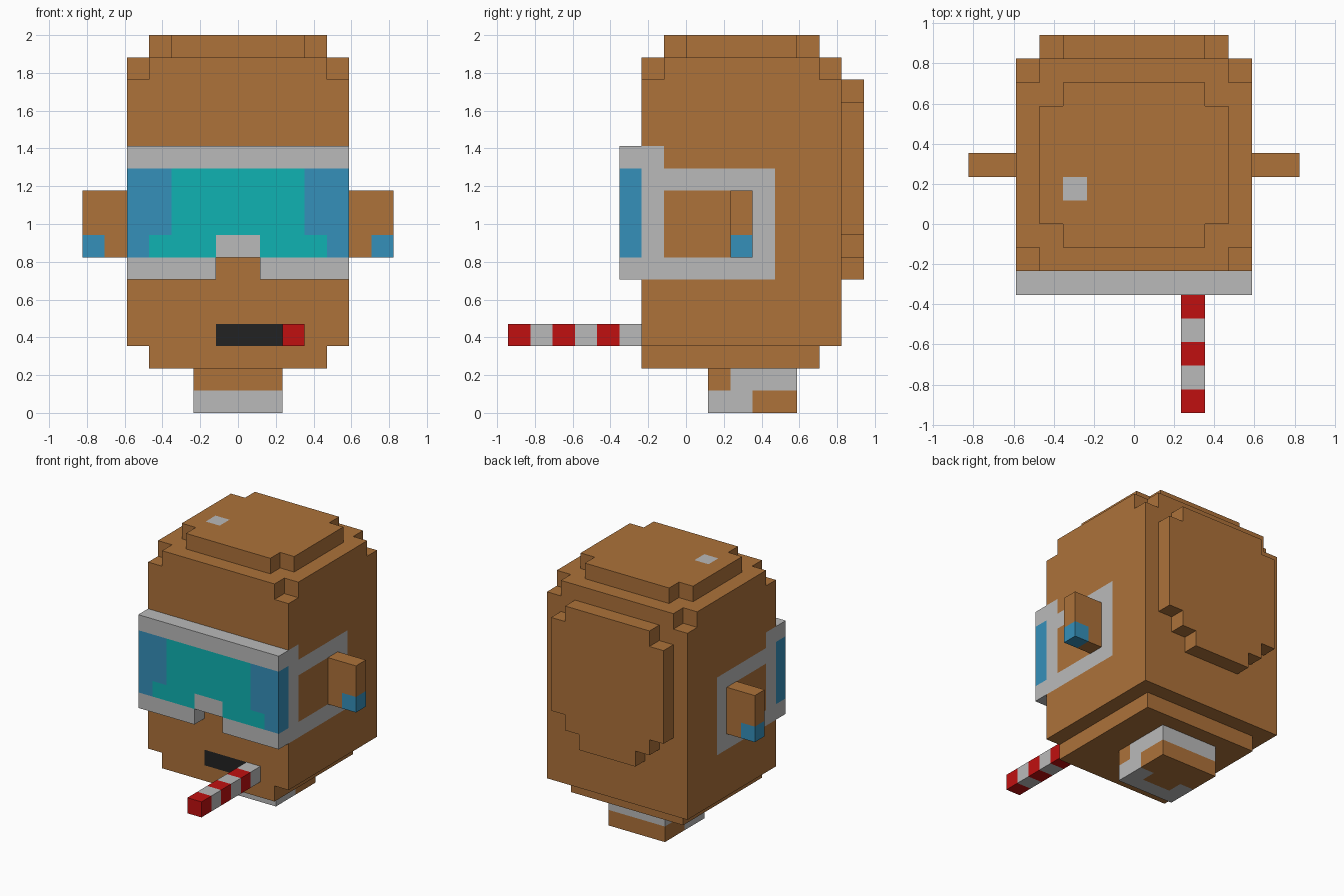
import bpy
import bmesh
from mathutils import Vector

U = 2 / 17  # edge of one block

default = bpy.data.objects.get("Cube")
if default:
    bpy.data.objects.remove(default, do_unlink=True)

COLOURS = {
    "brown": (0.417, 0.168, 0.042),
    "light_grey": (0.491, 0.491, 0.491),
    "teal": (0.005, 0.445, 0.445),
    "blue": (0.036, 0.279, 0.491),
    "red": (0.527, 0.005, 0.005),
    "black": (0.016, 0.016, 0.016),
}
NAMES = list(COLOURS)
MATERIALS = []
for name, rgb in COLOURS.items():
    mat = bpy.data.materials.new(name)
    mat.use_nodes = True
    mat.diffuse_color = (*rgb, 1)
    mat.node_tree.nodes["Principled BSDF"].inputs["Base Color"].default_value = (*rgb, 1)
    MATERIALS.append(mat)

parts = {}


def box(part, xs, ys, zs, colour="brown"):
    """Fill a range of blocks, in block units, with one colour."""
    cells = parts.setdefault(part, {})
    for x in range(*xs):
        for y in range(*ys):
            for z in range(*zs):
                cells[x, y, z] = colour


def carve(part, xs, ys, zs):
    for x in range(*xs):
        for y in range(*ys):
            for z in range(*zs):
                parts[part].pop((x, y, z), None)


def build(part, occupied):
    """Skin the open sides of a part's blocks and merge flat areas."""
    bm = bmesh.new()
    for cell, colour in parts[part].items():
        for axis in range(3):
            for sign in (-1, 1):
                n = Vector((0, 0, 0))
                n[axis] = sign
                c = Vector(cell)
                if tuple(int(v) for v in c + n) in occupied:
                    continue
                a, b = Vector((0, 0, 0)), Vector((0, 0, 0))
                a[(axis + 1) % 3] = 0.5
                b[(axis + 2) % 3] = 0.5 * sign
                mid = c + Vector((0.5, 0.5, 0.5)) + n / 2
                corners = (mid - a - b, mid + a - b, mid + a + b, mid - a + b)
                face = bm.faces.new([bm.verts.new(p * U) for p in corners])
                face.material_index = NAMES.index(colour)
    bmesh.ops.remove_doubles(bm, verts=bm.verts, dist=U / 100)
    bmesh.ops.dissolve_limit(bm, angle_limit=0.01, verts=bm.verts,
                             edges=bm.edges, delimit={"MATERIAL"})
    mesh = bpy.data.meshes.new(part)
    bm.to_mesh(mesh)
    bm.free()
    for mat in MATERIALS:
        mesh.materials.append(mat)
    bpy.context.collection.objects.link(bpy.data.objects.new(part, mesh))


# Head with a stepped chin and clipped top corners
box("head", (-5, 5), (-2, 7), (3, 16))
box("head", (-4, 4), (-2, 6), (2, 3))
for x in (-5, 4):
    for y in (-2, 6):
        carve("head", (x, x + 1), (y, y + 1), (15, 16))

# Goggle strap painted on both sides, framing the ear
for x in (-5, 4):
    side = (x, x + 1)
    box("head", side, (-2, 4), (6, 11), "light_grey")
    box("head", side, (-2, -1), (11, 12), "light_grey")
    box("head", side, (-1, 3), (7, 10))
box("head", (-1, 1), (-2, -1), (6, 7))

# Mouth
box("head", (-1, 2), (-2, -1), (3, 4), "black")

# Crown with a pale spot
box("crown", (-4, 4), (0, 5), (16, 17))
box("crown", (-3, 3), (-1, 6), (16, 17))
box("crown", (-3, -2), (1, 2), (16, 17), "light_grey")

# Raised back panel, tapering in steps
box("back_panel", (-4, 4), (7, 8), (8, 14))
box("back_panel", (-3, 3), (7, 8), (7, 15))
box("back_panel", (-2, 2), (7, 8), (6, 7))

# Goggles: frame, lens, lens rims and nose bridge
front = (-3, -2)
box("goggles", (-5, 5), front, (6, 12), "light_grey")
box("goggles", (-5, 5), front, (7, 11), "blue")
box("goggles", (-3, 3), front, (8, 11), "teal")
box("goggles", (-4, 4), front, (7, 8), "teal")
box("goggles", (-1, 1), front, (7, 8), "light_grey")
carve("goggles", (-1, 1), front, (6, 7))

# Ears with blue tips
for part, inner, tip in (("left_ear", 5, 6), ("right_ear", -7, -7)):
    box(part, (inner, inner + 2), (2, 3), (7, 10))
    box(part, (tip, tip + 1), (2, 3), (7, 8), "blue")

# Striped straw
for i in range(6):
    box("straw", (2, 3), (i - 8, i - 7), (3, 4), ("red", "light_grey")[i % 2])

# Neck with a pale collar
box("neck", (-2, 2), (1, 5), (0, 2))
box("neck", (-2, 2), (2, 5), (1, 2), "light_grey")
box("neck", (-2, 2), (1, 3), (0, 1), "light_grey")
box("neck", (-1, 1), (2, 3), (0, 1))

occupied = {cell for cells in parts.values() for cell in cells}
for part in parts:
    build(part, occupied)
